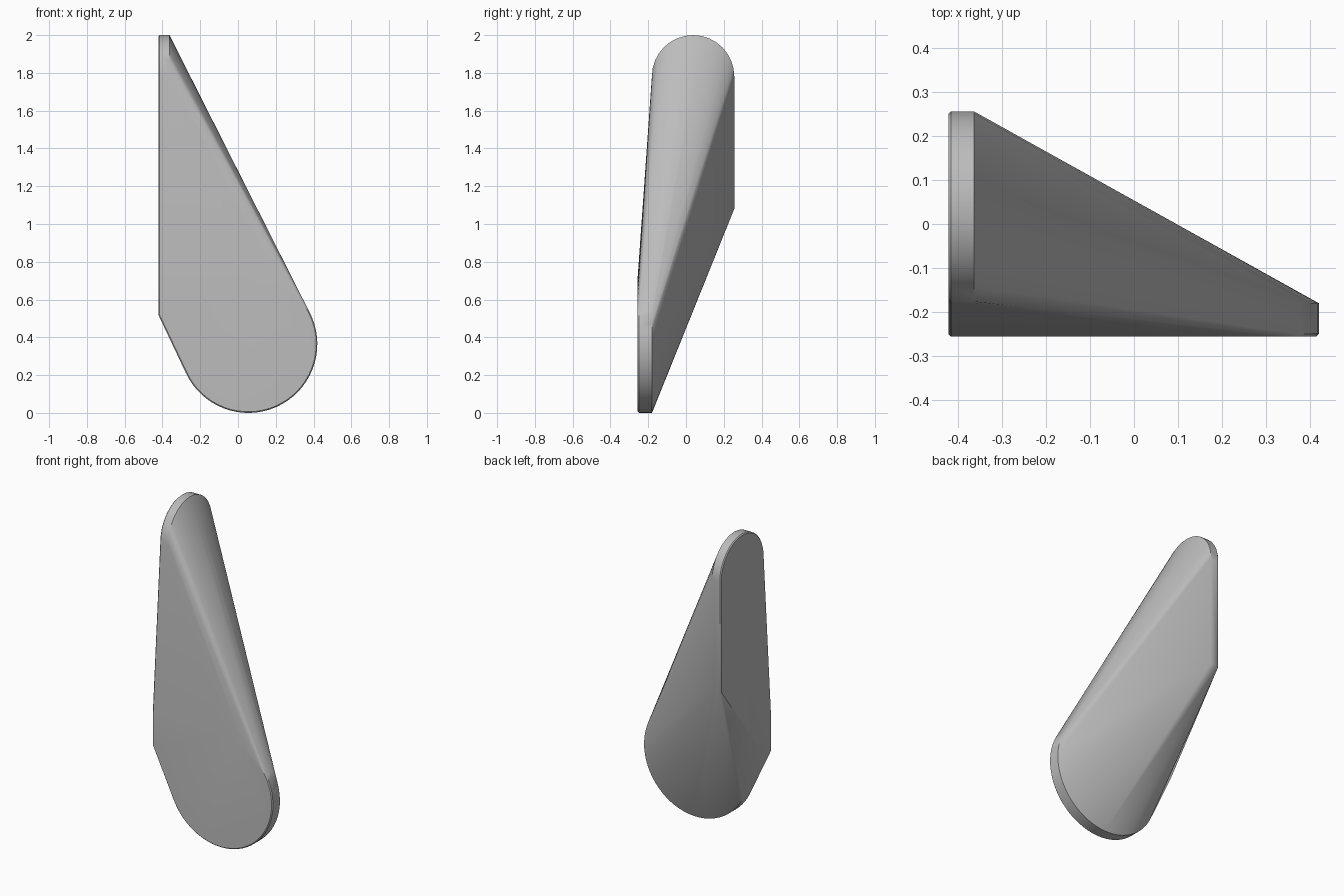
import bpy, bmesh, math

cube = bpy.data.objects.get("Cube")
if cube:
    bpy.data.objects.remove(cube, do_unlink=True)

CHAMFER = 0.006

# Plain grey material
grey = bpy.data.materials.new("plain_grey")
grey.use_nodes = True
colour = (0.5, 0.5, 0.5, 1)
grey.diffuse_color = colour
grey.node_tree.nodes["Principled BSDF"].inputs["Base Color"].default_value = colour


def arc(cx, cz, r, start, end, steps):
    """Points along a circular arc, angles in degrees."""
    angles = [math.radians(start + (end - start) * i / steps) for i in range(steps + 1)]
    return [(cx + r * math.cos(a), cz + r * math.sin(a)) for a in angles]


def front_outline(inset):
    """Upright plate: round on its left, cut corner on its right (x, z)."""
    edge = -0.422 + inset
    return arc(0.055, 0.365, 0.365 - inset, -155, 90, 44) + [
        (edge, 0.73 - inset), (edge, 0.52)]


def side_outline(inset):
    """Tall plate: round top, straight back edge (y, z)."""
    return arc(0.0375, 1.782, 0.218 - inset, 0, 180, 16) + [(0.2555 - inset, 1.08)]


bm = bmesh.new()

# Front plate layers, chamfered at the outer faces
for y, inset in ((-0.2555, CHAMFER), (-0.2555 + CHAMFER, 0), (-0.18, 0)):
    for x, z in front_outline(inset):
        bm.verts.new((x, y, z))

# Side plate layers
for x, inset in ((-0.422, CHAMFER), (-0.422 + CHAMFER, 0), (-0.363, 0)):
    for y, z in side_outline(inset):
        bm.verts.new((x, y, z))

# Skin stretched between the two plates
hull = bmesh.ops.convex_hull(bm, input=bm.verts[:])
loose = [v for v in bm.verts if not v.link_faces]
bmesh.ops.delete(bm, geom=loose, context="VERTS")
bmesh.ops.dissolve_limit(bm, angle_limit=math.radians(0.3), verts=bm.verts[:], edges=bm.edges[:])
bmesh.ops.recalc_face_normals(bm, faces=bm.faces[:])

mesh = bpy.data.meshes.new("twisted_wedge")
bm.to_mesh(mesh)
bm.free()
mesh.materials.append(grey)
wedge = bpy.data.objects.new("twisted_wedge", mesh)
bpy.context.collection.objects.link(wedge)

# Smooth shading with sharp rims
bpy.ops.object.select_all(action="DESELECT")
wedge.select_set(True)
bpy.context.view_layer.objects.active = wedge
bpy.ops.object.shade_smooth_by_angle(angle=math.radians(30))
